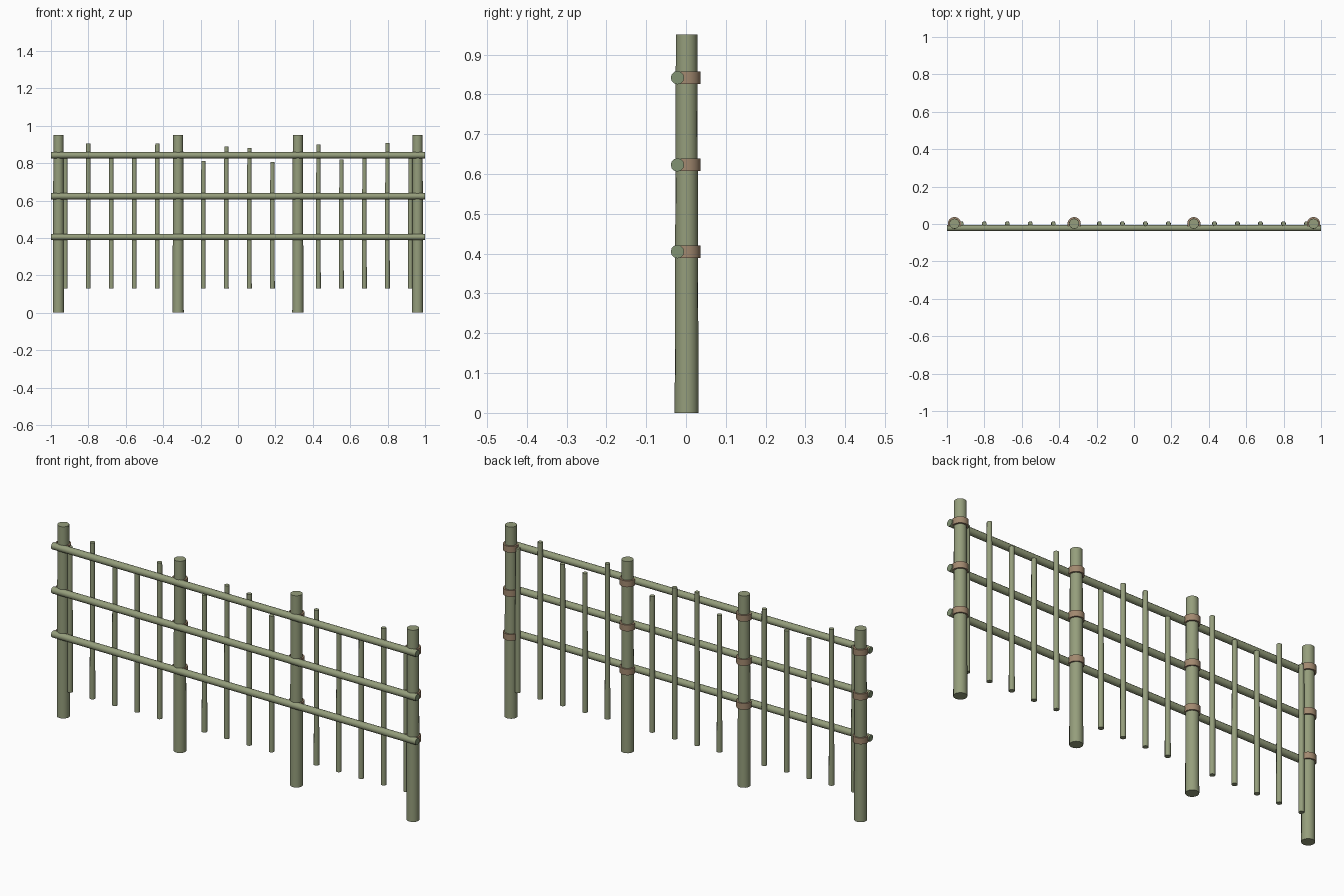
import bpy, math
from mathutils import Vector

cube = bpy.data.objects.get("Cube")
if cube:
    bpy.data.objects.remove(cube, do_unlink=True)


def material(name, rgb):
    m = bpy.data.materials.new(name)
    m.use_nodes = True
    colour = (*rgb, 1)
    m.diffuse_color = colour
    bsdf = m.node_tree.nodes["Principled BSDF"]
    bsdf.inputs["Base Color"].default_value = colour
    bsdf.inputs["Roughness"].default_value = 0.8
    return m


BAMBOO = material("bamboo green", (0.30, 0.34, 0.20))
CUT = material("cut end green", (0.22, 0.29, 0.17))
ROPE = material("rope tan", (0.36, 0.25, 0.16))


def finish(obj, name, mats):
    obj.name = name
    for m in mats:
        obj.data.materials.append(m)
    bpy.ops.object.shade_smooth_by_angle(angle=math.radians(40))
    return obj


# Tapered cane running from one point to another
def cane(name, start, end, r1, r2, sides=12):
    start, end = Vector(start), Vector(end)
    axis = end - start
    bpy.ops.mesh.primitive_cone_add(vertices=sides, radius1=r1, radius2=r2,
                                    depth=axis.length, location=(start + end) / 2,
                                    rotation=axis.to_track_quat('Z', 'Y').to_euler())
    return finish(bpy.context.object, name, [BAMBOO, CUT])


# Rope band round the back of a post, its ends tucked into the rail
def tie(name, x, z, steps=16, inner=0.024, outer=0.0355, half=0.0155):
    verts, faces = [], []
    for i in range(steps + 1):
        a = math.radians(-25 + 230 * i / steps)
        for r, dz in ((inner, -half), (outer, -half), (outer, half), (inner, half)):
            verts.append((x + r * math.cos(a), POST_Y + r * math.sin(a), z + dz))
    for i in range(steps):
        for k in range(4):
            a, b = i * 4 + k, i * 4 + (k + 1) % 4
            faces.append((a, a + 4, b + 4, b))
    faces += [(0, 1, 2, 3), tuple(steps * 4 + k for k in (3, 2, 1, 0))]
    mesh = bpy.data.meshes.new(name)
    mesh.from_pydata(verts, [], [f[::-1] for f in faces])
    obj = bpy.data.objects.new(name, mesh)
    bpy.context.collection.objects.link(obj)
    bpy.ops.object.select_all(action='DESELECT')
    obj.select_set(True)
    bpy.context.view_layer.objects.active = obj
    finish(obj, name, [ROPE])


POST_Y = 0.0015
POSTS = (-0.96, -0.32, 0.32, 0.96)
RAILS = (0.405, 0.623, 0.842)

# Upright posts and their ties
for i, x in enumerate(POSTS):
    cane(f"post_{i + 1}", (x, POST_Y, 0), (x, POST_Y, 0.95), 0.030, 0.027, 16)
    for j, z in enumerate(RAILS):
        tie(f"rope_tie_{i + 1}_{j + 1}", x, z)

# Long rails across the front, with paler-cut end faces
for j, z in enumerate(RAILS):
    rail = cane(f"rail_{j + 1}", (-1, -0.0215, z), (1, -0.0215, z), 0.0168, 0.0168)
    for p in rail.data.polygons:
        p.material_index = int(len(p.vertices) > 4)

# Thin pickets of uneven height; a gap is left where a post stands
TOPS = (0.85, 0.905, 0.825, 0.832, 0.905, 0, 0.81, 0.89,
        0.88, 0.805, 0, 0.90, 0.82, 0.833, 0.908, 0.845)
for k, top in enumerate(TOPS):
    if top:
        x = -0.923 + 0.123 * k
        cane(f"picket_{k + 1}", (x, POST_Y, 0.13), (x, POST_Y, top), 0.0132, 0.012, 10)
